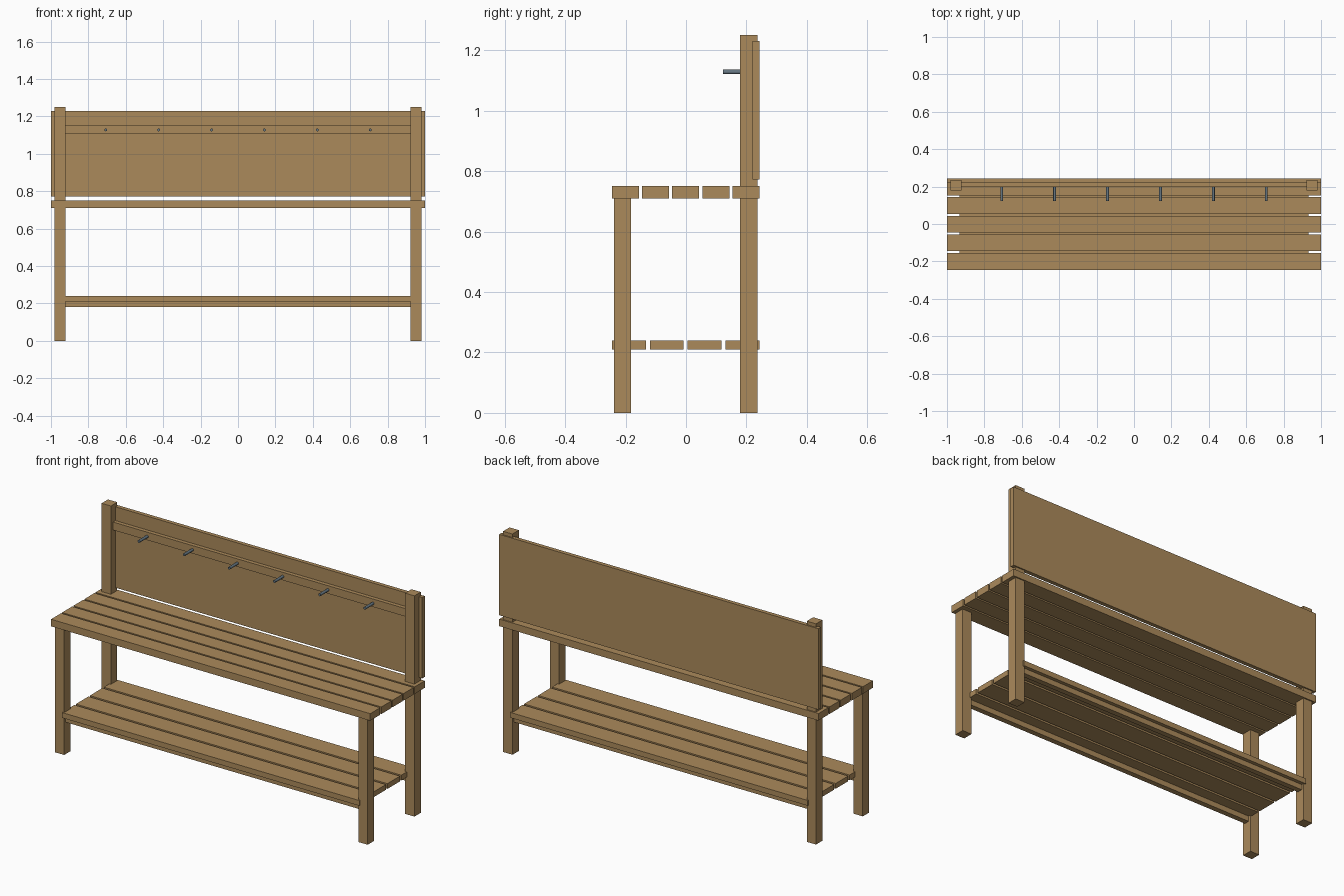
import bpy
import bmesh
import math
from mathutils import Matrix

cube = bpy.data.objects.get("Cube")
if cube:
    bpy.data.objects.remove(cube, do_unlink=True)


def material(name, colour):
    m = bpy.data.materials.new(name)
    m.use_nodes = True
    m.diffuse_color = colour
    m.node_tree.nodes["Principled BSDF"].inputs["Base Color"].default_value = colour
    return m


wood = material("warm wood", (0.41, 0.255, 0.105, 1))
steel = material("blue grey steel", (0.13, 0.18, 0.22, 1))


def finish(name, bm, mat):
    mesh = bpy.data.meshes.new(name)
    bm.to_mesh(mesh)
    bm.free()
    mesh.materials.append(mat)
    obj = bpy.data.objects.new(name, mesh)
    bpy.context.collection.objects.link(obj)
    return obj


def board(name, xs, ys, zs):
    """Box spanning the given ranges along each axis."""
    bm = bmesh.new()
    bmesh.ops.create_cube(bm, size=1)
    spans = (xs, ys, zs)
    bmesh.ops.scale(bm, verts=bm.verts, vec=[b - a for a, b in spans])
    bmesh.ops.translate(bm, verts=bm.verts, vec=[(a + b) / 2 for a, b in spans])
    return finish(name, bm, wood)


def slats(name, count, half_length, gap, zs):
    """Evenly spaced slats across the full depth of the bench."""
    front, back = -0.245, 0.243
    width = (back - front - gap * (count - 1)) / count
    for i in range(count):
        y = front + i * (width + gap)
        board(f"{name}_{i + 1}", (-half_length, half_length), (y, y + width), zs)


# Legs: short at the front, rising into back posts behind
for side, xs in (("right", (-0.98, -0.922)), ("left", (0.922, 0.98))):
    board(f"front_leg_{side}", xs, (-0.239, -0.182), (0, 0.712))
    board(f"back_post_{side}", xs, (0.179, 0.236), (0, 1.25))

# Seat and lower shelf
slats("seat_slat", 5, 1.0, 0.01, (0.71, 0.75))
slats("shelf_slat", 4, 0.932, 0.013, (0.21, 0.24))

# Rails under the shelf
board("shelf_rail_front", (-0.93, 0.93), (-0.225, -0.195), (0.18, 0.21))
board("shelf_rail_back", (-0.93, 0.93), (0.193, 0.223), (0.18, 0.21))

# Back panel and the rail that carries the pegs
board("back_panel", (-1, 1), (0.22, 0.243), (0.772, 1.23))
board("peg_rail", (-0.925, 0.925), (0.198, 0.222), (1.107, 1.152))

# Coat pegs
for i in range(6):
    bm = bmesh.new()
    turn = Matrix.Translation(((i - 2.5) * 0.283, 0.164, 1.128)) @ Matrix.Rotation(math.pi / 2, 4, "X")
    bmesh.ops.create_cone(bm, cap_ends=True, segments=16, radius1=0.0075,
                          radius2=0.0075, depth=0.082, matrix=turn)
    peg = finish(f"coat_peg_{i + 1}", bm, steel)
    bpy.context.view_layer.objects.active = peg
    peg.select_set(True)
    bpy.ops.object.shade_smooth_by_angle()
    peg.select_set(False)
